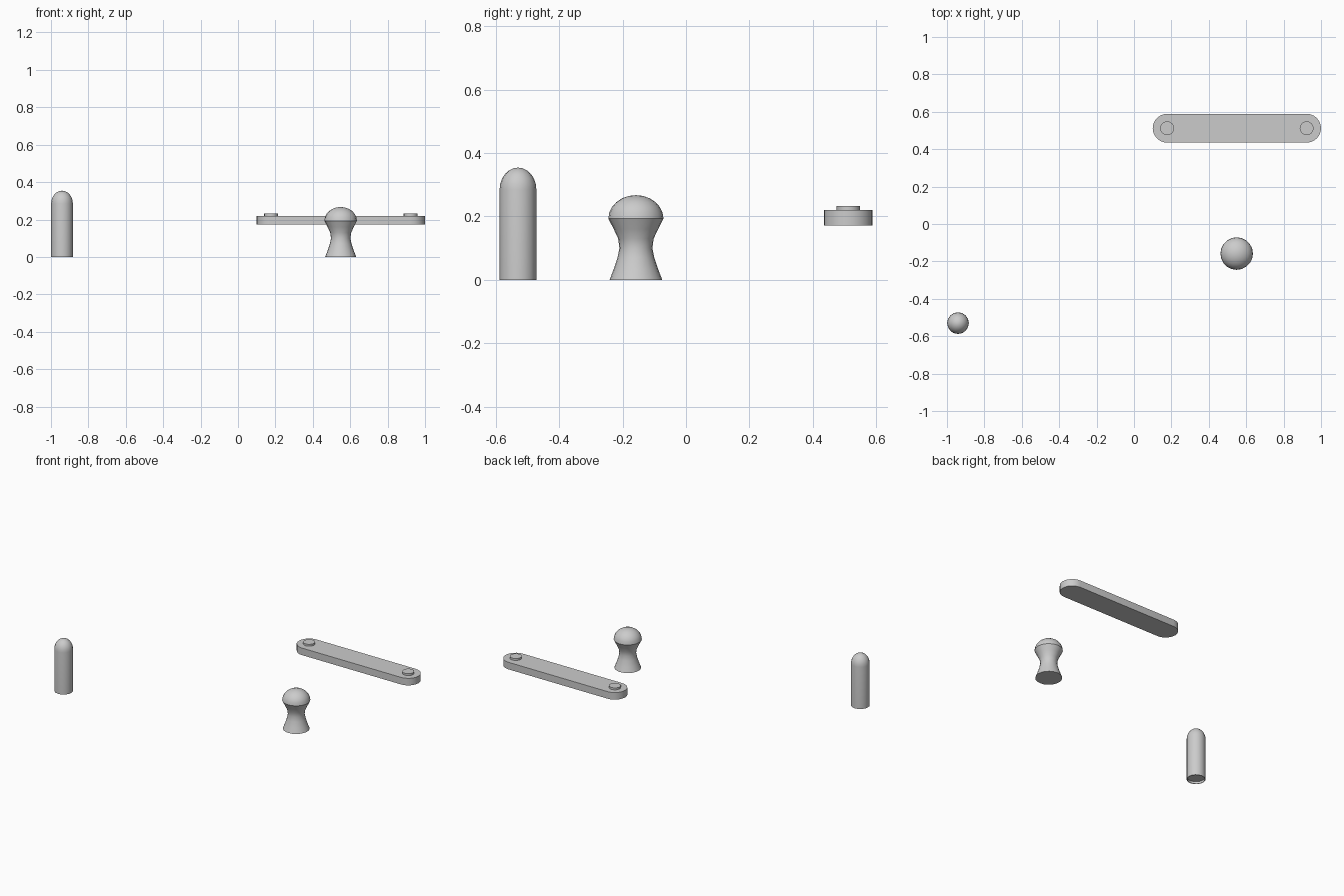
import bpy, bmesh, math

if "Cube" in bpy.data.objects:
    bpy.data.objects.remove(bpy.data.objects["Cube"])


def finish(bm, name, loc):
    bmesh.ops.remove_doubles(bm, verts=bm.verts, dist=1e-5)
    bmesh.ops.recalc_face_normals(bm, faces=bm.faces)
    me = bpy.data.meshes.new(name)
    bm.to_mesh(me)
    bm.free()
    ob = bpy.data.objects.new(name, me)
    ob.location = loc
    bpy.context.collection.objects.link(ob)
    bpy.ops.object.select_all(action='DESELECT')
    ob.select_set(True)
    bpy.context.view_layer.objects.active = ob
    bpy.ops.object.shade_smooth_by_angle(angle=math.radians(35))
    return ob


def lathe(name, profile, loc, sides=16):
    bm = bmesh.new()
    verts = [bm.verts.new((r, 0, z)) for r, z in profile]
    edges = [bm.edges.new(p) for p in zip(verts, verts[1:])]
    bmesh.ops.spin(bm, geom=verts + edges, cent=(0, 0, 0), axis=(0, 0, 1),
                   angle=math.tau, steps=sides, use_duplicate=False)
    return finish(bm, name, loc)


def dome(r, z, h, n=6):
    return [(r * math.cos(i * math.pi / 2 / n), z + h * math.sin(i * math.pi / 2 / n))
            for i in range(n)] + [(0, z + h)]


# Round-topped post with a shallow recess underneath
lathe("round_top_post",
      [(0, 0.015), (0.054, 0.015), (0.054, 0), (0.058, 0)] + dome(0.058, 0.285, 0.069),
      (-0.941, -0.53, 0))

# Waisted knob with a domed cap
lathe("waisted_knob",
      [(0, 0), (0.083, 0), (0.070, 0.034), (0.058, 0.07), (0.052, 0.1), (0.056, 0.13),
       (0.070, 0.16)] + dome(0.087, 0.193, 0.074),
      (0.549, -0.158, 0), 20)

# Flat bar with rounded ends
R, HALF, N = 0.077, 0.373, 12
bm = bmesh.new()
outline = []
for side in (1, -1):
    for i in range(N + 1):
        a = -math.pi / 2 + math.pi * i / N
        outline.append(bm.verts.new((side * (HALF + R * math.cos(a)), side * R * math.sin(a), 0)))
face = bm.faces.new(outline)
top = bmesh.ops.extrude_face_region(bm, geom=[face])
bmesh.ops.translate(bm, vec=(0, 0, 0.048),
                    verts=[g for g in top["geom"] if isinstance(g, bmesh.types.BMVert)])
finish(bm, "flat_bar", (0.55, 0.512, 0.172))

# Pivot studs near the bar ends
for side, label in ((-1, "left"), (1, "right")):
    lathe(label + "_stud", [(0, 0), (0.037, 0), (0.037, 0.015), (0, 0.015)],
          (0.55 + side * HALF, 0.512, 0.218))
